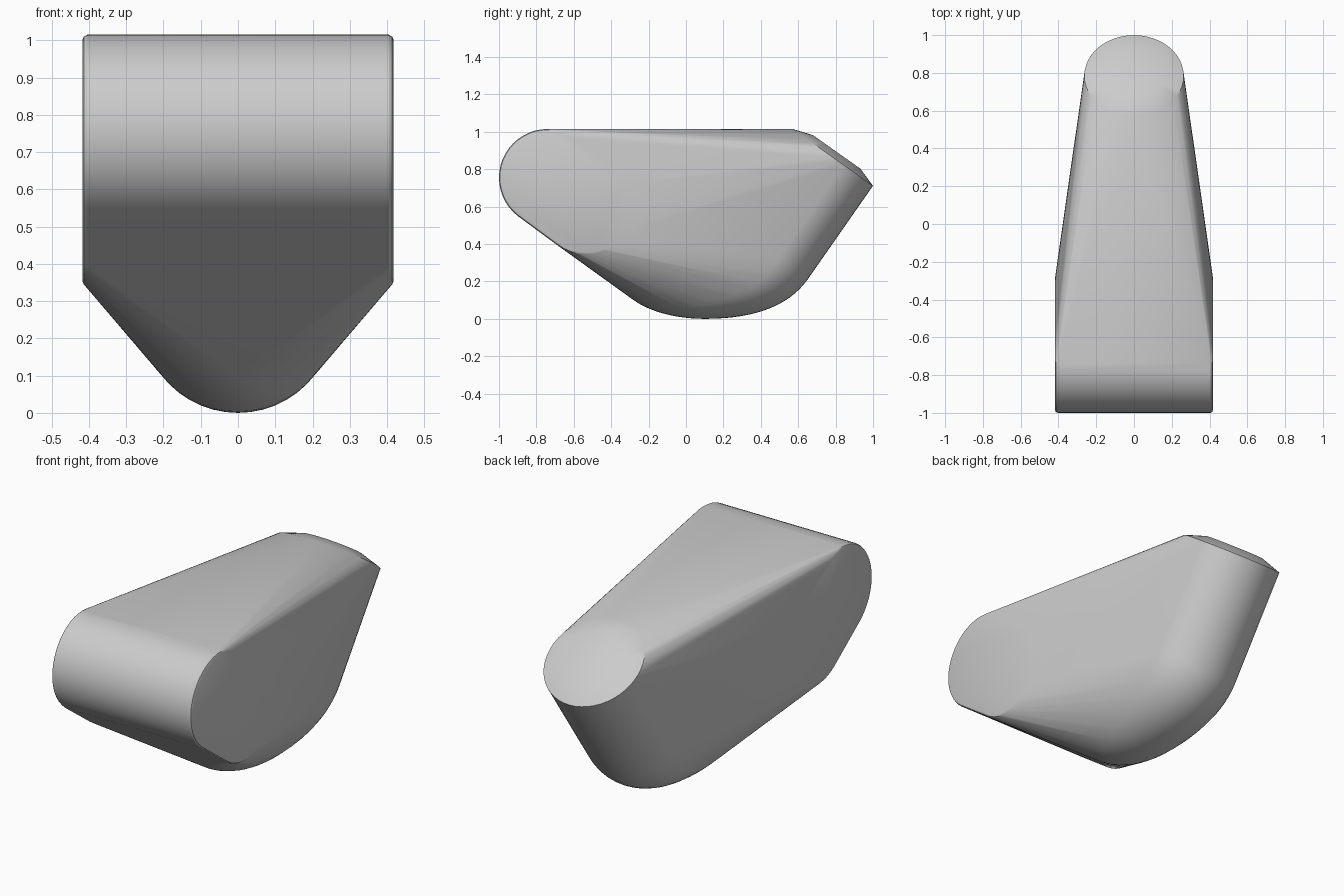
import bpy, bmesh, math
from mathutils import Vector
from mathutils.geometry import interpolate_bezier

if "Cube" in bpy.data.objects:
    bpy.data.objects.remove(bpy.data.objects["Cube"])

R = 0.26
points = []


def ring(center, u, v, radius, n=48):
    """Points of a circle in the plane spanned by u and v."""
    for i in range(n):
        a = 2 * math.pi * i / n
        points.append(center + radius * (math.cos(a) * u + math.sin(a) * v))


X, Y, Z = Vector((1, 0, 0)), Vector((0, 1, 0)), Vector((0, 0, 1))

# Wide front bar: slanted stadium section with softly bevelled ends
for x, r in ((0.405, R), (0.414, R - 0.005), (0.418, R - 0.015)):
    for side in (-1, 1):
        for y, z in ((-0.74, 0.755), (-0.53, 0.60)):
            ring(Vector((side * x, y, z)), Y, Z, r)

# Tilted round back end with a slightly raised smaller disc
slope = Vector((0, 0.816, -0.578))
axis = Vector((0, 0.578, 0.816))
back = Vector((0, 0.785, 0.863))
ring(back, X, slope, 0.263)
ring(back + axis * 0.036, X, slope, 0.155)

# Rounded keel: half circles swept along the bottom profile
path = interpolate_bezier(Vector((0, -0.28, 0.10)), Vector((0, -0.20, 0.042)),
                          Vector((0, -0.06, 0)), Vector((0, 0.10, 0)), 12)
path += interpolate_bezier(Vector((0, 0.10, 0)), Vector((0, 0.368, 0)),
                           Vector((0, 0.551, 0.07)), Vector((0, 0.65, 0.21)), 16)[1:]
for i, p in enumerate(path):
    t = (path[min(i + 1, len(path) - 1)] - path[max(i - 1, 0)]).normalized()
    normal = Vector((0, -t.z, t.y))
    for k in range(25):
        a = -math.pi / 2 + math.pi * k / 24
        points.append(p + R * (1 - math.cos(a)) * normal + R * math.sin(a) * X)

# Wrap all sections in one convex skin
bm = bmesh.new()
for p in points:
    bm.verts.new(p)
bmesh.ops.remove_doubles(bm, verts=bm.verts[:], dist=0.0005)
bmesh.ops.convex_hull(bm, input=bm.verts[:])
loose = [v for v in bm.verts if not v.link_faces]
bmesh.ops.delete(bm, geom=loose, context='VERTS')
bmesh.ops.dissolve_limit(bm, angle_limit=math.radians(0.5),
                         verts=bm.verts[:], edges=bm.edges[:])
bmesh.ops.recalc_face_normals(bm, faces=bm.faces[:])
mesh = bpy.data.meshes.new("wedge_body")
bm.to_mesh(mesh)
bm.free()
body = bpy.data.objects.new("wedge_body", mesh)
bpy.context.collection.objects.link(body)

# Smooth shading with crisp rims
bpy.context.view_layer.objects.active = body
body.select_set(True)
bpy.ops.object.shade_smooth_by_angle(angle=math.radians(25))
